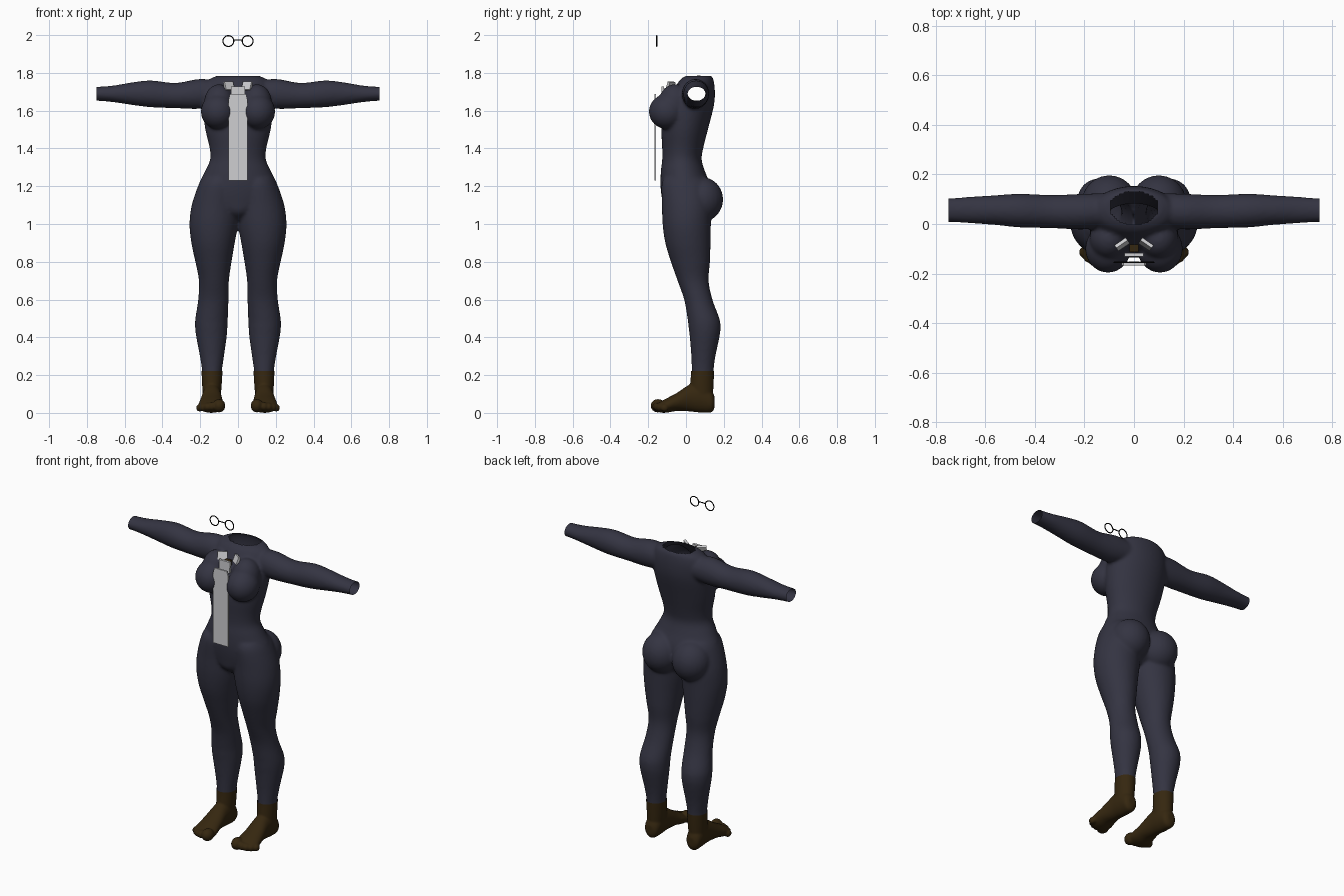
import bpy, bmesh, math
from mathutils import Matrix, Vector

if "Cube" in bpy.data.objects:
    bpy.data.objects.remove(bpy.data.objects["Cube"])


def material(name, rgb):
    m = bpy.data.materials.new(name)
    m.diffuse_color = (*rgb, 1)
    m.use_nodes = True
    m.node_tree.nodes["Principled BSDF"].inputs["Base Color"].default_value = m.diffuse_color
    return m


NAVY = material("dark navy cloth", (0.034, 0.034, 0.054))
BROWN = material("dark brown", (0.036, 0.02, 0.005))
GREY = material("light grey cloth", (0.62, 0.62, 0.64))
BLACK = material("black wire", (0.004, 0.004, 0.004))


def add_object(name, mesh, mat):
    mesh.materials.clear()
    mesh.materials.append(mat)
    ob = bpy.data.objects.new(name, mesh)
    bpy.context.collection.objects.link(ob)
    return ob


def spline(rows, steps=5):
    """Smoothly interpolate between section rows."""
    out = []
    for i in range(len(rows) - 1):
        p = [rows[max(0, min(len(rows) - 1, i + k))] for k in (-1, 0, 1, 2)]
        for s in range(steps):
            t = s / steps
            out.append([0.5 * (2 * b + (c - a) * t + (2 * a - 5 * b + 4 * c - d) * t * t
                               + (3 * b - a - 3 * c + d) * t ** 3)
                        for a, b, c, d in zip(*p)])
    return out + [list(rows[-1])]


def loft(bm, rows, axis, side=1, n=32):
    """Closed tube through ellipses; row = position, a min, a max, b min, b max."""
    rings = []
    for t, a0, a1, b0, b1 in spline(rows):
        ring = []
        for k in range(n):
            w = math.tau * k / n
            a = (a0 + a1) / 2 + (a1 - a0) / 2 * math.cos(w)
            b = (b0 + b1) / 2 + (b1 - b0) / 2 * math.sin(w)
            x, y, z = {"x": (t, a, b), "y": (a, t, b), "z": (a, b, t)}[axis]
            ring.append(bm.verts.new((side * x, y, z)))
        rings.append(ring)
    for r, q in zip(rings, rings[1:]):
        for k in range(n):
            bm.faces.new((r[k], r[(k + 1) % n], q[(k + 1) % n], q[k]))
    bm.faces.new(rings[0])
    bm.faces.new(rings[-1])


def ball(bm, centre, radii):
    bmesh.ops.create_uvsphere(bm, u_segments=24, v_segments=16, radius=1,
                              matrix=Matrix.Translation(centre) @ Matrix.Diagonal((*radii, 1)))


def fuse(bm, voxel, smooth):
    """Merge overlapping volumes into one smooth skin."""
    bmesh.ops.recalc_face_normals(bm, faces=bm.faces)
    mesh = bpy.data.meshes.new("volume")
    bm.to_mesh(mesh)
    bm.free()
    ob = add_object("volume", mesh, NAVY)
    r = ob.modifiers.new("fuse", "REMESH")
    r.mode, r.voxel_size, r.use_smooth_shade = "VOXEL", voxel, True
    s = ob.modifiers.new("soften", "SMOOTH")
    s.factor, s.iterations = 0.5, smooth
    dg = bpy.context.evaluated_depsgraph_get()
    skin = bpy.data.meshes.new_from_object(ob.evaluated_get(dg))
    bpy.data.objects.remove(ob)
    out = bmesh.new()
    out.from_mesh(skin)
    return out


def cut(bm, co, no):
    """Slice the skin open, removing everything beyond the plane."""
    bmesh.ops.bisect_plane(bm, geom=bm.verts[:] + bm.edges[:] + bm.faces[:],
                           plane_co=co, plane_no=no, clear_outer=True)


def finish(bm, name, mat):
    for f in bm.faces:
        f.smooth = True
    mesh = bpy.data.meshes.new(name)
    bm.to_mesh(mesh)
    bm.free()
    return add_object(name, mesh, mat)


# Suit: torso, legs, sleeves, bust and seat
torso = [(z, -rx, rx, y0, y1) for z, rx, y0, y1 in (
    (1.785, .11, .0, .135), (1.765, .15, -.03, .145), (1.72, .175, -.06, .152),
    (1.66, .185, -.1, .152), (1.6, .186, -.12, .142), (1.5, .173, -.13, .116),
    (1.4, .15, -.126, .091), (1.34, .148, -.126, .083), (1.28, .174, -.133, .1),
    (1.2, .21, -.135, .13), (1.12, .2, -.125, .13), (1.06, .1, -.11, .11),
    (1.02, .03, -.06, .06))]
leg = [(1.24, .01, .19, -.12, .1), (1.2, 0, .212, -.13, .12), (1.1, -.005, .245, -.127, .135),
       (1.0, .0, .257, -.124, .132), (.9, .017, .247, -.11, .13), (.8, .034, .226, -.08, .127),
       (.7, .048, .207, -.045, .12), (.6, .05, .211, -.01, .14), (.5, .054, .226, .008, .177),
       (.45, .056, .227, .014, .183), (.4, .06, .221, .02, .177), (.3, .074, .202, .028, .156),
       (.22, .085, .19, .03, .146), (.16, .085, .19, .03, .146)]
arm = [(.08, -.01, .125, 1.63, 1.755), (.2, -.022, .122, 1.61, 1.768),
       (.33, -.017, .117, 1.613, 1.747), (.46, -.014, .122, 1.618, 1.76),
       (.56, -.004, .116, 1.63, 1.75), (.66, .003, .11, 1.645, 1.733),
       (.74, .008, .104, 1.652, 1.727), (.79, .008, .104, 1.65, 1.73)]
bm = bmesh.new()
loft(bm, torso, "z", n=48)
for s in (1, -1):
    loft(bm, leg, "z", s)
    loft(bm, arm, "x", s)
    ball(bm, (s * .105, -.1, 1.595), (.092, .097, .093))
    ball(bm, (s * .1, -.06, 1.64), (.08, .085, .1))
    ball(bm, (s * .1, .085, 1.13), (.112, .112, .118))
bm = fuse(bm, 0.009, 6)
for s in (1, -1):
    cut(bm, (s * .748, 0, 0), (s, 0, 0))
cut(bm, (0, 0, .215), (0, 0, -1))
# Neck opening
hole = []
for f in bm.faces:
    c = f.calc_center_median()
    if c.z > 1.7 and f.normal.z > 0 and (c.x / .098) ** 2 + ((c.y - .065) / .066) ** 2 < 1:
        hole.append(f)
bmesh.ops.delete(bm, geom=hole, context="FACES")
finish(bm, "suit", NAVY)

# Feet with toes and open ankles
foot = [(.152, .12, .16, .035, .085), (.135, .098, .182, .01, .115), (.08, .09, .188, .008, .16),
        (.02, .088, .19, .014, .15), (-.05, .08, .202, .016, .105), (-.1, .073, .21, .008, .08),
        (-.135, .075, .205, .008, .062), (-.15, .09, .19, .015, .05)]
ankle = [(.26, .082, .193, .027, .149), (.22, .082, .193, .027, .149),
         (.15, .086, .19, .022, .146), (.08, .092, .186, .02, .142)]
toes = [(.1, -.148, .042, .033), (.138, -.152, .038, .022), (.162, -.145, .036, .021),
        (.184, -.132, .034, .02), (.203, -.114, .032, .019)]
for s, name in ((1, "left_foot"), (-1, "right_foot")):
    bm = bmesh.new()
    loft(bm, foot, "y", s)
    loft(bm, ankle, "z", s)
    for x, y, z, r in toes:
        ball(bm, (s * x, y, z), (r, r * 1.2, r))
    bm = fuse(bm, 0.006, 3)
    cut(bm, (0, 0, .222), (0, 0, 1))
    low = min(v.co.z for v in bm.verts)
    for v in bm.verts:      # sole rests on the floor
        v.co.z -= low * max(0, 1 - v.co.z / .1)
    finish(bm, name, BROWN)


def plate(name, half, y, thick, mat):
    """Symmetric upright plate with a centre seam; half = (x, z) down one side."""
    bm = bmesh.new()
    for s in (1, -1):
        pts = [(0, half[0][1])] + [(s * x, z) for x, z in half] + [(0, half[-1][1])]
        f = bm.faces.new([bm.verts.new((x, y - thick / 2, z)) for x, z in pts])
        new = bmesh.ops.extrude_face_region(bm, geom=[f])["geom"]
        bmesh.ops.translate(bm, vec=(0, thick, 0),
                            verts=[v for v in new if isinstance(v, bmesh.types.BMVert)])
    bmesh.ops.recalc_face_normals(bm, faces=bm.faces)
    mesh = bpy.data.meshes.new(name)
    bm.to_mesh(mesh)
    bm.free()
    return add_object(name, mesh, mat)


def block(name, centre, size, rot, mat):
    bm = bmesh.new()
    bmesh.ops.create_cube(bm, size=1, matrix=Matrix.Diagonal((*size, 1)))
    mesh = bpy.data.meshes.new(name)
    bm.to_mesh(mesh)
    bm.free()
    ob = add_object(name, mesh, mat)
    ob.location, ob.rotation_euler = centre, rot
    return ob


# Neck cloth: hanging strip, knot and collar tabs
plate("tie_strip", [(.042, 1.688), (.051, 1.655), (.051, 1.23)], -.163, .01, GREY)
plate("tie_knot", [(.038, 1.727), (.034, 1.66)], -.124, .014, GREY)
for s, name in ((1, "left_collar_tab"), (-1, "right_collar_tab")):
    block(name, (s * .048, -.082, 1.73), (.055, .014, .045), (-.35, 0, -s * .6), GREY)
block("collar_button", (0, -.098, 1.705), (.036, .03, .03), (0, 0, 0), BROWN)

# Round wire spectacles
bm = bmesh.new()
n, m = 40, 8
for cx in (-.051, .051):
    ring = [[bm.verts.new((cx + (.0285 + .003 * math.cos(b)) * math.cos(a),
                           -.155 + .003 * math.sin(b),
                           1.9685 + (.0285 + .003 * math.cos(b)) * math.sin(a)))
             for b in (math.tau * j / m for j in range(m))]
            for a in (math.tau * i / n for i in range(n))]
    for i in range(n):
        for j in range(m):
            bm.faces.new((ring[i][j], ring[i][(j + 1) % m],
                          ring[(i + 1) % n][(j + 1) % m], ring[(i + 1) % n][j]))
bmesh.ops.create_cone(bm, cap_ends=True, segments=8, radius1=.003, radius2=.003, depth=.042,
                      matrix=Matrix.Translation((0, -.155, 1.974)) @ Matrix.Rotation(math.pi / 2, 4, "Y"))
bmesh.ops.recalc_face_normals(bm, faces=bm.faces)
finish(bm, "spectacles", BLACK)
